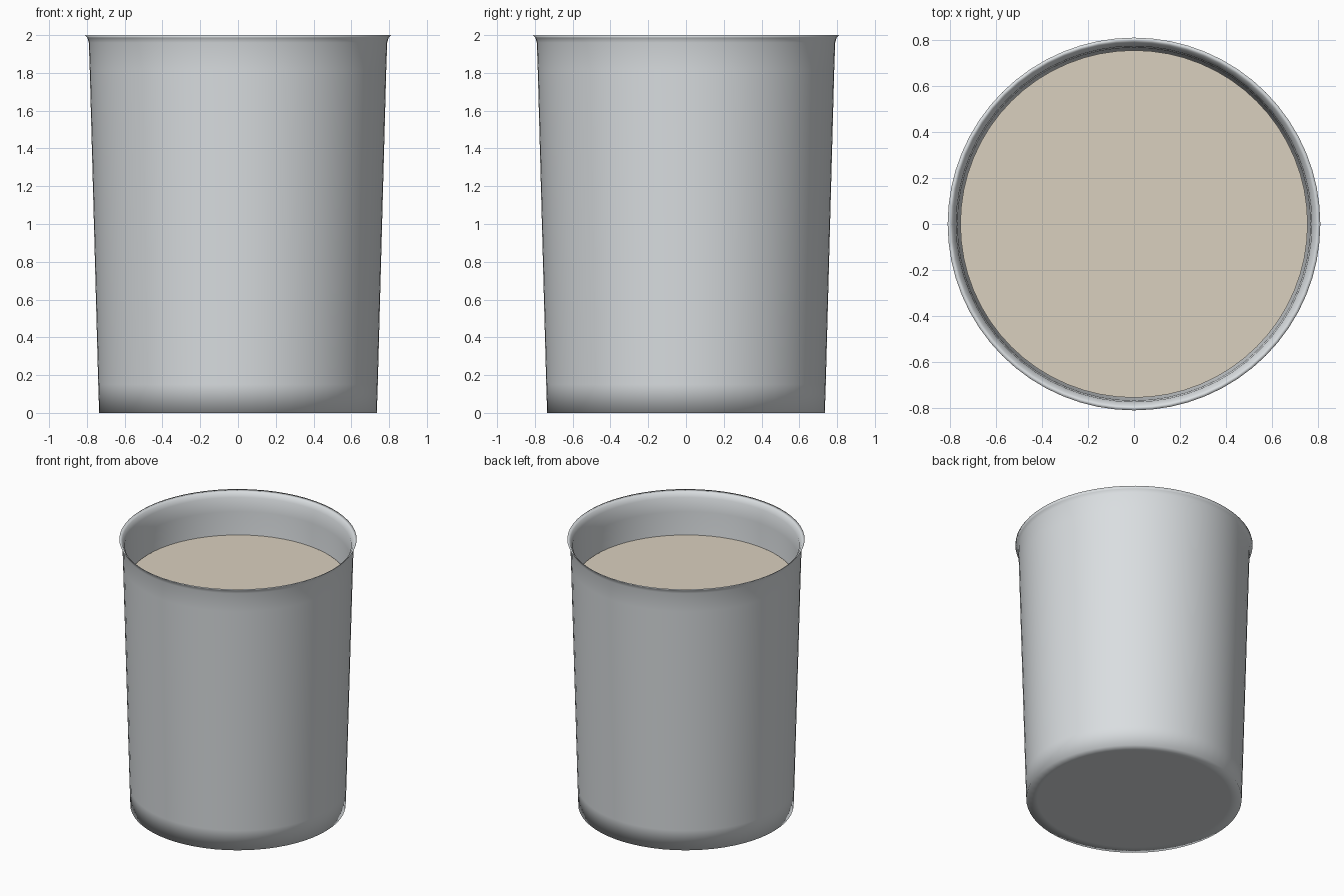
import bpy
import math

cube = bpy.data.objects.get("Cube")
if cube:
    bpy.data.objects.remove(cube, do_unlink=True)

SEGMENTS = 64


def make_material(name, rgb):
    mat = bpy.data.materials.new(name)
    mat.use_nodes = True
    mat.diffuse_color = (*rgb, 1)
    bsdf = mat.node_tree.nodes["Principled BSDF"]
    bsdf.inputs["Base Color"].default_value = (*rgb, 1)
    bsdf.inputs["Roughness"].default_value = 0.6
    return mat


def lathe(name, profile, mat):
    """Revolve (radius, height) points round z and cap both open ends."""
    verts, faces = [], []
    for r, z in profile:
        for i in range(SEGMENTS):
            a = math.tau * i / SEGMENTS
            verts.append((r * math.cos(a), r * math.sin(a), z))
    for k in range(len(profile) - 1):
        for i in range(SEGMENTS):
            j = (i + 1) % SEGMENTS
            low, high = k * SEGMENTS, (k + 1) * SEGMENTS
            faces.append((low + i, low + j, high + j, high + i))
    last = len(verts) - SEGMENTS
    faces.append(tuple(reversed(range(SEGMENTS))))
    faces.append(tuple(range(last, last + SEGMENTS)))
    mesh = bpy.data.meshes.new(name)
    mesh.from_pydata(verts, [], faces)
    mesh.materials.append(mat)
    mesh.shade_smooth()
    obj = bpy.data.objects.new(name, mesh)
    bpy.context.collection.objects.link(obj)
    return obj


steel = make_material("pale grey", (0.70, 0.73, 0.75))
cream = make_material("cream", (0.70, 0.63, 0.52))

# Tapered cup: underside, outer wall, flared lip, inner wall, inner floor
lathe("cup", [
    (0.66, 0), (0.735, 0), (0.74, 0.15), (0.785, 1.82), (0.79, 1.96),
    (0.797, 1.985), (0.81, 2), (0.79, 1.985), (0.773, 1.955),
    (0.767, 1.85), (0.71, 0.13), (0.66, 0.06),
], steel)

# Level surface filling the cup
filling = lathe("filling", [(0.69, 0.1), (0.755, 1.68)], cream)
for face in filling.data.polygons:
    face.use_smooth = len(face.vertices) == 4
bpy.context.view_layer.objects.active = filling
filling.select_set(True)
bpy.ops.object.shade_smooth_by_angle(angle=math.radians(30))
